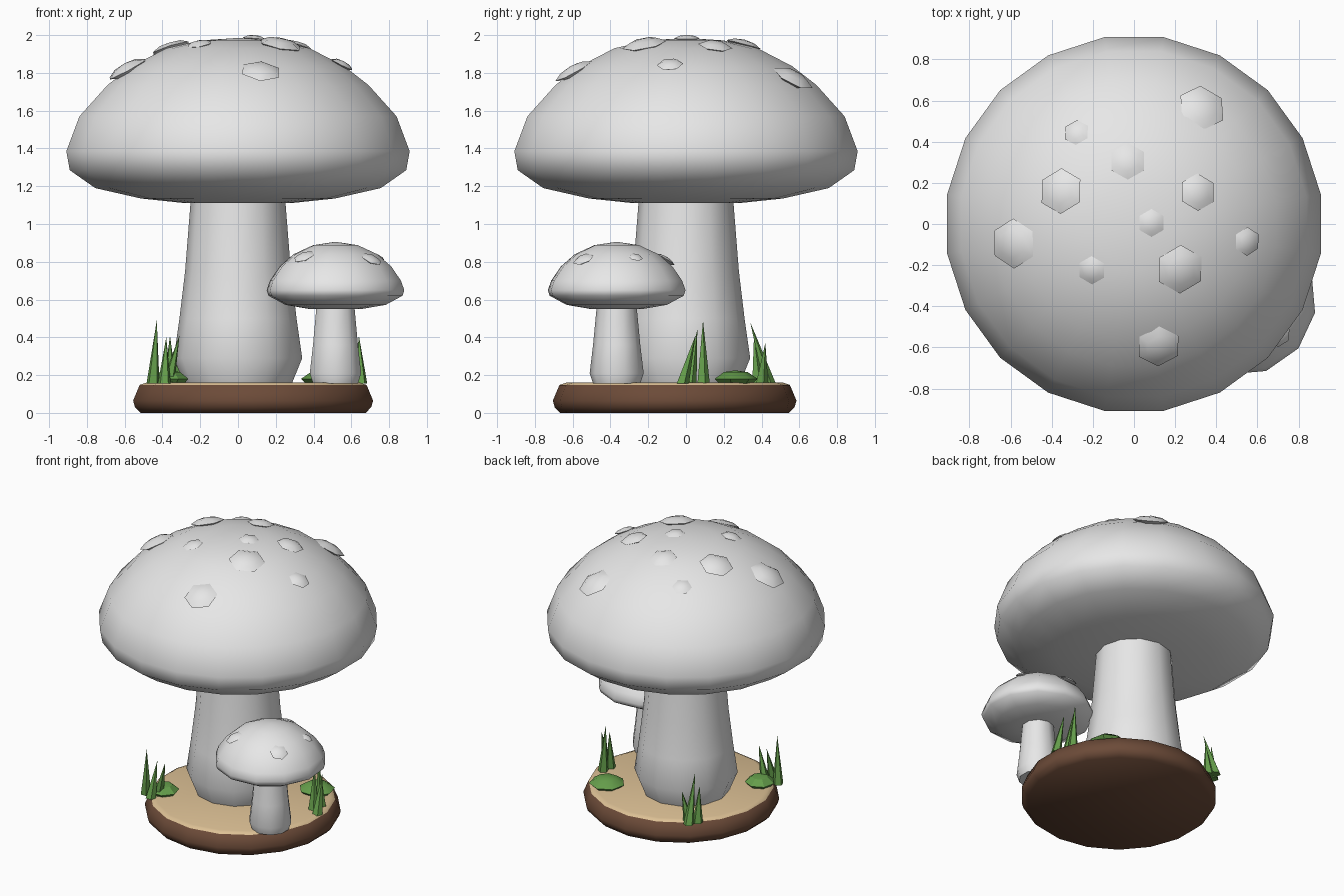
import bpy, bmesh, math
from mathutils import Vector, Matrix

if "Cube" in bpy.data.objects:
    bpy.data.objects.remove(bpy.data.objects["Cube"])

def material(name, rgb):
    m = bpy.data.materials.new(name)
    m.diffuse_color = (*rgb, 1)
    m.use_nodes = True
    m.node_tree.nodes["Principled BSDF"].inputs["Base Color"].default_value = m.diffuse_color
    return m

GREY = material("pale grey", (0.8, 0.8, 0.8))
SAND = material("sand", (0.72, 0.53, 0.30))
BROWN = material("soil brown", (0.15, 0.07, 0.04))
GREEN = material("leaf green", (0.13, 0.34, 0.07))

def lathe(name, profile, sides, mat, matrix=Matrix(), phase=90.0, smooth=50):
    """Revolve (radius, z) points, listed bottom to top, around z."""
    bm = bmesh.new()
    rings = []
    for r, z in profile:
        if r == 0:
            rings.append([bm.verts.new((0, 0, z))] * sides)
        else:
            ring = []
            for i in range(sides):
                a = math.radians(phase) + math.tau * i / sides
                ring.append(bm.verts.new((r * math.cos(a), r * math.sin(a), z)))
            rings.append(ring)
    for lo, hi in zip(rings, rings[1:]):
        for i in range(sides):
            j = (i + 1) % sides
            quad = dict.fromkeys((lo[i], lo[j], hi[j], hi[i]))
            bm.faces.new(list(quad))
    for ring, flip in ((rings[0], True), (rings[-1], False)):
        if ring[0] is not ring[1]:
            bm.faces.new(ring[::-1] if flip else ring)
    bmesh.ops.transform(bm, matrix=matrix, verts=bm.verts)
    bmesh.ops.recalc_face_normals(bm, faces=bm.faces)
    me = bpy.data.meshes.new(name)
    bm.to_mesh(me)
    bm.free()
    ob = bpy.data.objects.new(name, me)
    bpy.context.collection.objects.link(ob)
    me.materials.append(mat)
    if smooth:
        bpy.ops.object.select_all(action='DESELECT')
        ob.select_set(True)
        bpy.context.view_layer.objects.active = ob
        bpy.ops.object.shade_smooth_by_angle(angle=math.radians(smooth))
    return ob

def height_on(profile, r):
    """Height of the upper cap surface at radius r."""
    pts = profile[::-1]
    for (r0, z0), (r1, z1) in zip(pts, pts[1:]):
        if r0 <= r <= r1:
            return z0 + (z1 - z0) * (r - r0) / (r1 - r0)

SPOT = [(0, -0.28), (0.6, -0.2), (1, 0), (0.6, 0.2), (0, 0.28)]

def spots(name, profile, cx, cy, cap_r, items):
    # flattened six-sided bumps, tilted outwards with distance from the middle
    for i, (x, y, size) in enumerate(items):
        d = math.hypot(x, y)
        tilt = 0.77 * d / cap_r
        n = Vector((x / d * math.sin(tilt), y / d * math.sin(tilt), math.cos(tilt)))
        rot = Vector((0, 0, 1)).rotation_difference(n).to_matrix().to_4x4()
        place = Matrix.Translation((cx + x, cy + y, height_on(profile, d) + 0.003))
        lathe(f"{name}_{i + 1}", SPOT, 6, GREY, place @ rot @ Matrix.Scale(size, 4), smooth=30)

# Ground disc: soil rim with a sand top
ground = Matrix.Translation((0.08, -0.06, 0))
base = lathe("ground_base", [(0.605, 0), (0.635, 0.03), (0.645, 0.065), (0.61, 0.148), (0.575, 0.16)],
             18, BROWN, ground)
base.data.materials.append(SAND)
for f in base.data.polygons:
    if f.normal.z > 0.9:
        f.material_index = 1

# Large mushroom
lathe("large_stem", [(0.285, 0.155), (0.34, 0.29), (0.31, 0.50), (0.28, 0.75), (0.25, 1.13)],
      12, GREY)
big = [(0, 1.11), (0.28, 1.11), (0.52, 1.135), (0.765, 1.19), (0.902, 1.285), (0.92, 1.385),
       (0.85, 1.57), (0.70, 1.735), (0.57, 1.835), (0.385, 1.93), (0.2, 1.972), (0, 1.985)]
lathe("large_cap", big, 20, GREY, phase=9, smooth=80)
spots("large_cap_spot", big, 0, 0, 0.92, [
    (0.33, 0.565, 0.12), (-0.28, 0.445, 0.065), (-0.03, 0.305, 0.092), (-0.355, 0.16, 0.112),
    (0.31, 0.155, 0.092), (0.085, 0.005, 0.068), (0.55, -0.085, 0.07), (-0.585, -0.095, 0.122),
    (-0.205, -0.225, 0.07), (0.225, -0.22, 0.12), (0.12, -0.595, 0.11)])

# Small mushroom
SX, SY = 0.516, -0.367
small_place = Matrix.Translation((SX, SY, 0))
lathe("small_stem", [(0.125, 0.155), (0.143, 0.21), (0.125, 0.36), (0.105, 0.57)],
      10, GREY, small_place)
small = [(0, 0.548), (0.14, 0.55), (0.27, 0.572), (0.36, 0.62), (0.37, 0.65), (0.352, 0.70),
         (0.30, 0.775), (0.225, 0.84), (0.12, 0.888), (0, 0.906)]
lathe("small_cap", small, 12, GREY, small_place, phase=-10, smooth=80)
spots("small_cap_spot", small, SX, SY, 0.37, [
    (-0.166, -0.178, 0.06), (0.19, -0.175, 0.06), (0.225, 0.1, 0.04), (-0.05, 0.255, 0.06)])

# Grass tufts: each blade is a leaning cone (base x, base y, tip x, tip y, tip z)
TUFTS = {
    "front_left_grass": [(-0.45, -0.41, -0.43, -0.43, 0.49), (-0.39, -0.44, -0.38, -0.38, 0.40),
                         (-0.37, -0.38, -0.31, -0.39, 0.41)],
    "back_left_grass": [(-0.33, 0.44, -0.31, 0.34, 0.48), (-0.36, 0.38, -0.36, 0.36, 0.41),
                        (-0.30, 0.40, -0.26, 0.42, 0.37)],
    "right_grass": [(0.60, 0.09, 0.58, 0.09, 0.49), (0.65, -0.02, 0.64, 0.05, 0.41),
                    (0.59, 0.02, 0.57, 0.06, 0.44)],
}
for name, blades in TUFTS.items():
    for i, (bx, by, tx, ty, tz) in enumerate(blades):
        h = tz - 0.155
        lean = Matrix(((1, 0, (tx - bx) / h, bx), (0, 1, (ty - by) / h, by),
                       (0, 0, 1, 0.155), (0, 0, 0, 1)))
        lathe(f"{name}_blade_{i + 1}", [(0.036, 0), (0, h)], 5, GREEN, lean, smooth=0)

# Low leafy mounds
for name, x, y, sx, sy in (("left_leaf_mound", -0.36, -0.33, 0.10, 0.10),
                           ("right_leaf_mound", 0.45, 0.26, 0.12, 0.12)):
    shape = Matrix.Translation((x, y, 0.18)) @ Matrix.Diagonal((sx, sy, 0.045, 1))
    lathe(name, [(0.7, -0.7), (1, 0), (0.55, 0.8), (0, 1)], 7, GREEN, shape, smooth=30)
